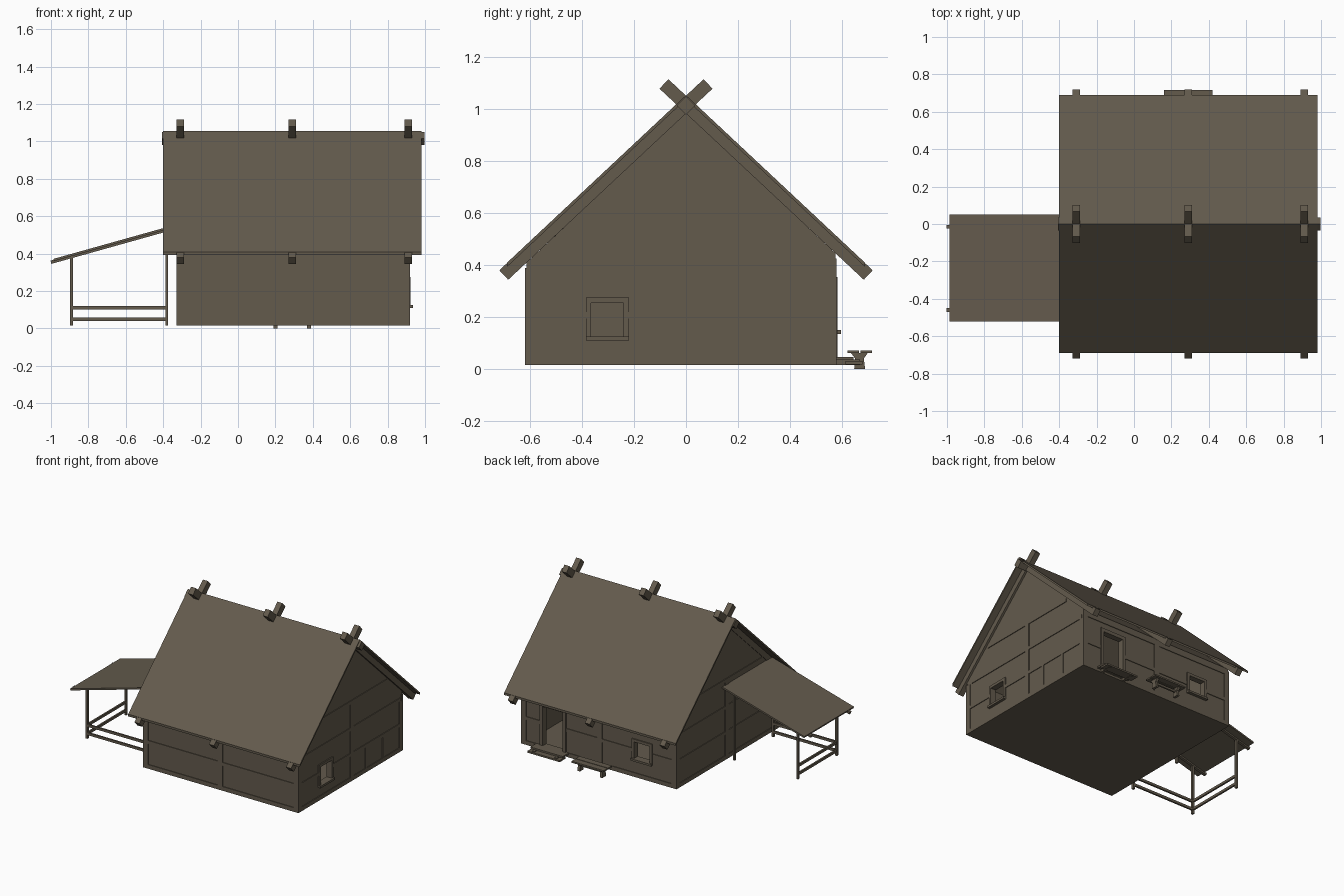
import bpy, bmesh, math
from mathutils import Matrix, Vector

if "Cube" in bpy.data.objects:
    bpy.data.objects.remove(bpy.data.objects["Cube"])

wood = bpy.data.materials.new("weathered_brown_wood")
wood.diffuse_color = (0.125, 0.103, 0.073, 1)
wood.use_nodes = True
wood.node_tree.nodes["Principled BSDF"].inputs["Base Color"].default_value = wood.diffuse_color


def finish(name, bm):
    bmesh.ops.recalc_face_normals(bm, faces=bm.faces)
    me = bpy.data.meshes.new(name)
    bm.to_mesh(me)
    bm.free()
    me.materials.append(wood)
    ob = bpy.data.objects.new(name, me)
    bpy.context.collection.objects.link(ob)
    return ob


def add_box(bm, x0, x1, y0, y1, z0, z1):
    m = Matrix.Translation(((x0 + x1) / 2, (y0 + y1) / 2, (z0 + z1) / 2)) @ \
        Matrix.Diagonal((x1 - x0, y1 - y0, z1 - z0, 1))
    bmesh.ops.create_cube(bm, size=1, matrix=m)


def boxes(name, items):
    bm = bmesh.new()
    for b in items:
        add_box(bm, *b)
    return finish(name, bm)


def prism(name, profile, a, b, axis="x"):
    """Extrude a 2D profile (yz along x, or xz along y)."""
    bm = bmesh.new()
    f = bm.faces.new([bm.verts.new((a, p, q) if axis == "x" else (p, a, q)) for p, q in profile])
    out = bmesh.ops.extrude_face_region(bm, geom=[f])
    d = Vector((b - a, 0, 0) if axis == "x" else (0, b - a, 0))
    bmesh.ops.translate(bm, vec=d, verts=[v for v in out["geom"] if isinstance(v, bmesh.types.BMVert)])
    return finish(name, bm)


def strip(p, q, t):
    """Rectangle profile of thickness t around the line p-q."""
    p, q = Vector(p), Vector(q)
    n = (q - p).normalized() * t / 2
    n = Vector((-n.y, n.x))
    return [p + n, q + n, q - n, p - n]


# House shell, hollow, with window and door openings
K = 0.937                       # roof slope
X0, X1, Y0, Y1 = -0.325, 0.915, -0.615, 0.575


def house(y0, y1, z0, apex):
    return [(y0, z0), (y1, z0), (y1, apex - K * y1), (0, apex), (y0, apex + K * y0)]


walls = prism("walls", house(Y0, Y1, 0.015, 0.985), X0, X1)
cutters = [prism("cut_room", house(Y0 + 0.03, Y1 - 0.03, 0.03, 0.955), X0 + 0.03, X1 - 0.03),
           boxes("cut_side_window", [(0.8, 1, -0.37, -0.235, 0.125, 0.26)]),
           boxes("cut_back_window", [(-0.12, 0.015, 0.5, 0.65, 0.15, 0.275)]),
           boxes("cut_door", [(0.58, 0.75, 0.5, 0.65, 0.045, 0.335)])]
bpy.context.view_layer.objects.active = walls
for c in cutters:
    mod = walls.modifiers.new(c.name, "BOOLEAN")
    mod.operation, mod.solver, mod.object = "DIFFERENCE", "EXACT", c
    bpy.ops.object.modifier_apply(modifier=mod.name)
    bpy.data.objects.remove(c)

# Timber framing, slightly proud of the walls
P = 0.005
timbers = []
for y, s in ((Y0, -1), (Y1, 1)):
    ya, yb = sorted((y + s * P, y - s * 0.01))
    top = 0.97 - K * (abs(y) + P)
    for x in (X0 + 0.015, 0.29, X1 - 0.015):
        timbers.append((x - 0.02, x + 0.02, ya, yb, 0.015, top))
    rails = [(X0, X1, 0.015, 0.045), (X0, X1, top - 0.03, top)]
    if s < 0:
        rails.append((X0, X1, 0.195, 0.22))
    else:
        rails += [(X0, -0.13, 0.195, 0.22), (0.025, 0.57, 0.195, 0.22), (0.76, X1, 0.195, 0.22)]
    timbers += [(a, b, ya, yb, z0, z1) for a, b, z0, z1 in rails]
for x, s in ((X0, -1), (X1, 1)):
    xa, xb = sorted((x + s * P, x - s * 0.01))
    for y in (Y0 + 0.015, Y1 - 0.015):
        timbers.append((xa, xb, y - 0.02, y + 0.02, 0.015, 0.38))
    timbers.append((xa, xb, -0.02, 0.02, 0.015, 0.6))
    timbers.append((xa, xb, Y0, Y1, 0.015, 0.045))
    timbers.append((xa, xb, -0.56, 0.56, 0.38, 0.405))
    timbers.append((xa, xb, -0.4, 0.4, 0.575, 0.6))
    if s > 0:
        timbers += [(xa, xb, Y0, -0.385, 0.195, 0.22), (xa, xb, -0.22, Y1, 0.195, 0.22)]
        timbers += [(xa, xb, y - 0.01, y + 0.01, 0.04, 0.2) for y in (0.16, 0.36)]
    else:
        timbers.append((xa, xb, Y0, Y1, 0.195, 0.22))
boxes("wall_timbers", timbers)

# Window and door frames with sills
xo = X1 + 0.008
boxes("side_window_frame", [
    (0.88, xo, -0.385, -0.365, 0.11, 0.275), (0.88, xo, -0.24, -0.22, 0.11, 0.275),
    (0.88, xo, -0.385, -0.22, 0.255, 0.275), (0.88, 0.935, -0.385, -0.22, 0.11, 0.125)])
yo = Y1 + 0.008
boxes("back_window_frame", [
    (-0.135, -0.115, 0.54, yo, 0.14, 0.29), (0.01, 0.03, 0.54, yo, 0.14, 0.29),
    (-0.135, 0.03, 0.54, yo, 0.27, 0.29), (-0.135, 0.03, 0.54, 0.597, 0.135, 0.15)])
boxes("door_frame", [
    (0.56, 0.585, 0.54, yo, 0.03, 0.355), (0.745, 0.77, 0.54, yo, 0.03, 0.355),
    (0.56, 0.77, 0.54, yo, 0.33, 0.355), (0.56, 0.77, 0.54, yo, 0.03, 0.045)])

# Main roof slopes, crossed rafters and ridge beam
for side, s in (("front", -1), ("back", 1)):
    prism("roof_" + side, [(0, 1.055), (s * 0.69, 0.409), (s * 0.69, 0.393), (0, 1.039)], -0.40, 0.98)
    for i, x in enumerate((-0.31, 0.29, 0.91)):
        prism(f"rafter_{side}_{i}", strip((s * 0.702, 0.362), (-s * 0.085, 1.098), 0.05),
              x - 0.02, x + 0.02)
prism("ridge_beam", [(0.035, 1.015), (0, 1.05), (-0.035, 1.015), (0, 0.98)], -0.406, 0.997)

# Lean-to: sloped roof, rafters, posts and rails
S = 0.28


def shed_z(x):
    return 0.53 + S * (x + 0.40)


prism("lean_to_roof", strip((-0.985, shed_z(-0.985)), (-0.325, shed_z(-0.325)), 0.012), -0.52, 0.05, "y")
for i, y in enumerate((-0.46, -0.015)):
    prism(f"lean_to_rafter_{i}", strip((-1.0, shed_z(-1.0) - 0.008), (-0.325, shed_z(-0.325) - 0.008), 0.018),
          y - 0.01, y + 0.01, "y")
posts = [(x - 0.007, x + 0.007, y - 0.008, y + 0.008, 0.015, shed_z(x))
         for x in (-0.89, -0.38) for y in (-0.46, -0.015)]
boxes("lean_to_posts", posts)
rails = []
for z in (0.05, 0.11):
    rails.append((-0.89, -0.38, -0.466, -0.454, z - 0.009, z + 0.009))
    rails.append((-0.896, -0.884, -0.46, -0.015, z - 0.009, z + 0.009))
boxes("lean_to_rails", rails)

# Door steps
boxes("door_steps", [(0.54, 0.80, 0.575, 0.645, 0.034, 0.046),
                     (0.54, 0.80, 0.615, 0.68, 0.018, 0.03),
                     (0.57, 0.59, 0.575, 0.67, 0.016, 0.036),
                     (0.75, 0.77, 0.575, 0.67, 0.016, 0.036)])

# Bench: plank seat on two tapered legs
boxes("bench_seat", [(0.16, 0.42, 0.622, 0.667, 0.061, 0.072),
                     (0.16, 0.42, 0.672, 0.717, 0.061, 0.072)])
for i, x in enumerate((0.20, 0.38)):
    prism(f"bench_leg_{i}", [(0.635, 0.062), (0.7, 0.062), (0.685, 0.04), (0.69, 0.0),
                             (0.648, 0.0), (0.652, 0.04)], x - 0.01, x + 0.01)
boxes("bench_stretcher", [(0.20, 0.38, 0.662, 0.674, 0.03, 0.045)])
